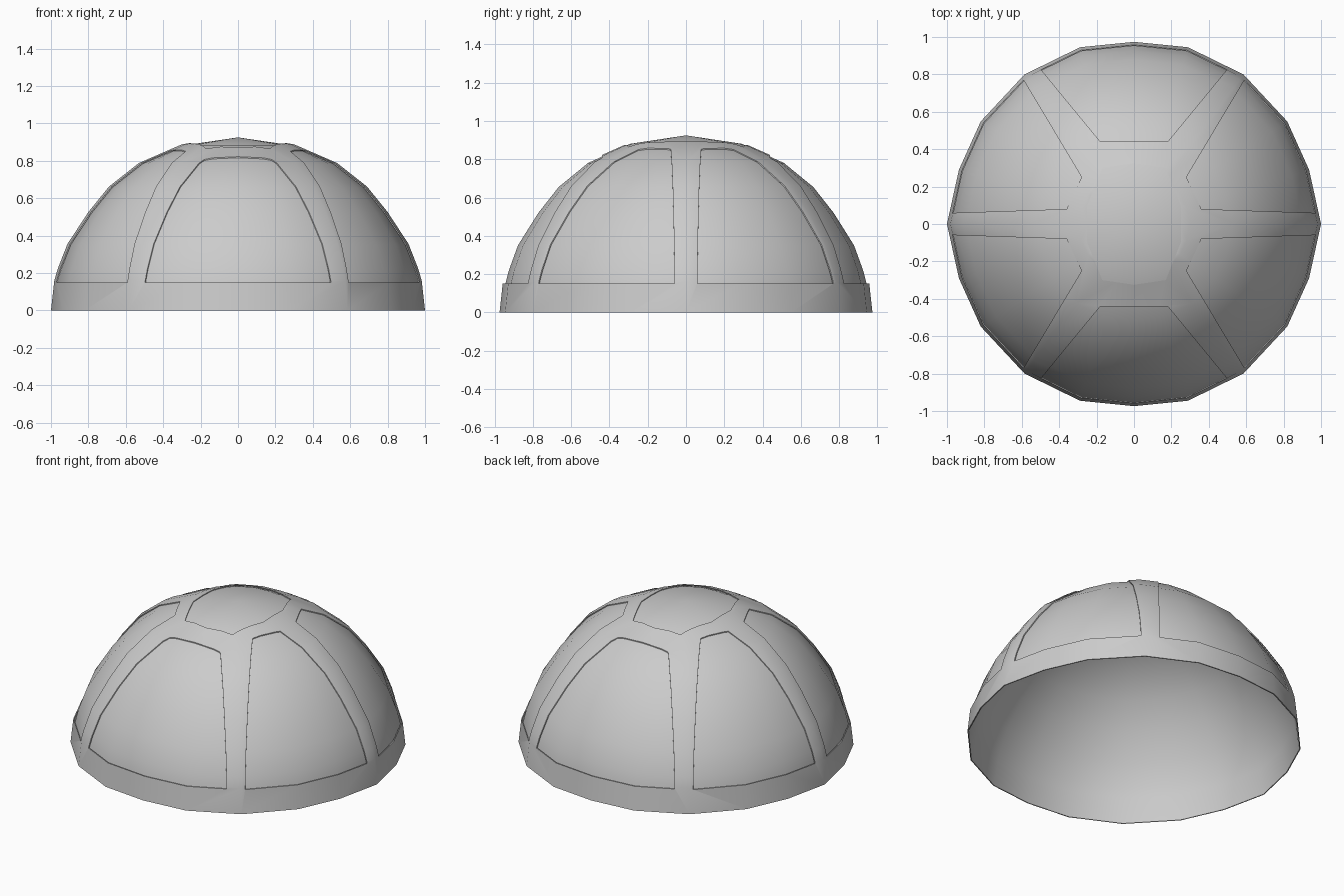
import bpy, bmesh, math

if "Cube" in bpy.data.objects:
    bpy.data.objects.remove(bpy.data.objects["Cube"])

# Slightly uneven 20-sided plan: (angle, radius) over one quarter, mirrored round
QUARTER = [(0, 1.0), (17.2, 0.98), (33.8, 0.986), (53.8, 0.991), (73, 0.988)]
PLAN = (QUARTER + [(90, 0.974)] + [(180 - a, r) for a, r in QUARTER[:0:-1]])
PLAN += [(a + 180, r) for a, r in PLAN]
PLAN = [(r * math.cos(math.radians(a)), r * math.sin(math.radians(a))) for a, r in PLAN]
SEGMENTS = len(PLAN)


def make_object(name, bm):
    bmesh.ops.recalc_face_normals(bm, faces=bm.faces[:])
    mesh = bpy.data.meshes.new(name)
    bm.to_mesh(mesh)
    bm.free()
    obj = bpy.data.objects.new(name, mesh)
    bpy.context.collection.objects.link(obj)
    return obj


def revolve(name, profile, closed=False):
    """Sweep an (r, z) profile round the plan; points with r = 0 become poles."""
    bm = bmesh.new()
    rings = []
    for r, z in profile:
        if r == 0:
            rings.append([bm.verts.new((0, 0, z))] * SEGMENTS)
        else:
            rings.append([bm.verts.new((r * x, r * y, z)) for x, y in PLAN])
    pairs = list(zip(rings, rings[1:]))
    if closed:
        pairs.append((rings[-1], rings[0]))
    for low, high in pairs:
        for i in range(SEGMENTS):
            j = (i + 1) % SEGMENTS
            corners = list(dict.fromkeys((low[i], low[j], high[j], high[i])))
            if len(corners) > 2:
                bm.faces.new(corners)
    return make_object(name, bm)


def add_prism(bm, plan, z0, z1):
    low = [bm.verts.new((x, y, z0)) for x, y in plan]
    high = [bm.verts.new((x, y, z1)) for x, y in plan]
    bm.faces.new(low)
    bm.faces.new(high)
    for i in range(len(plan)):
        j = (i + 1) % len(plan)
        bm.faces.new((low[i], low[j], high[j], high[i]))


def shade(obj):
    bpy.ops.object.select_all(action='DESELECT')
    obj.select_set(True)
    bpy.context.view_layer.objects.active = obj
    bpy.ops.object.shade_smooth_by_angle(angle=math.radians(35))


# Inner dome: shows through the frame as panels and top cap, meets its rim below
dome = revolve("inner_dome", [
    (0.992, 0), (0.967, 0.155), (0.95, 0.22), (0.901, 0.351), (0.792, 0.52),
    (0.683, 0.655), (0.525, 0.781), (0.299, 0.881), (0, 0.925)])

# Thin outer frame shell, before the windows are cut
outer = [(1.0, 0), (0.982, 0.16), (0.964, 0.222), (0.912, 0.355), (0.80, 0.526),
         (0.69, 0.662), (0.53, 0.788), (0.3, 0.888), (0, 0.936)]
inner = [(r * 0.994, z * 0.994) for r, z in reversed(outer)]
frame = revolve("frame", outer + inner, closed=True)

# Vertical cutters: front and back windows, four side windows, top opening
bm = bmesh.new()
front_plan = [(-0.18, 0.44), (0.18, 0.44), (0.69, 1.06), (-0.69, 1.06)]
side_plan = [(0.36, 0.08), (1.4, 0.045), (1.4, 1.08), (0.776, 1.08), (0.28, 0.25)]
top_plan = [(0, 0.325), (0.17, 0.30), (0.25, 0.10), (0.25, -0.10), (0.17, -0.30),
            (0, -0.325), (-0.17, -0.30), (-0.25, -0.10), (-0.25, 0.10), (-0.17, 0.30)]
for sy in (-1, 1):
    add_prism(bm, [(x, sy * y) for x, y in front_plan], 0.15, 1.5)
    for sx in (-1, 1):
        add_prism(bm, [(sx * x, sy * y) for x, y in side_plan], 0.15, 1.5)
add_prism(bm, top_plan, 0.5, 1.5)
cutter = make_object("window_cutter", bm)
cutter.hide_render = True

# Cut the windows, leaving base band, ribs and hub
mod = frame.modifiers.new("windows", 'BOOLEAN')
mod.operation = 'DIFFERENCE'
mod.solver = 'EXACT'
mod.object = cutter
bpy.ops.object.select_all(action='DESELECT')
frame.select_set(True)
bpy.context.view_layer.objects.active = frame
bpy.ops.object.modifier_apply(modifier=mod.name)
bpy.data.objects.remove(cutter)

shade(dome)
shade(frame)
